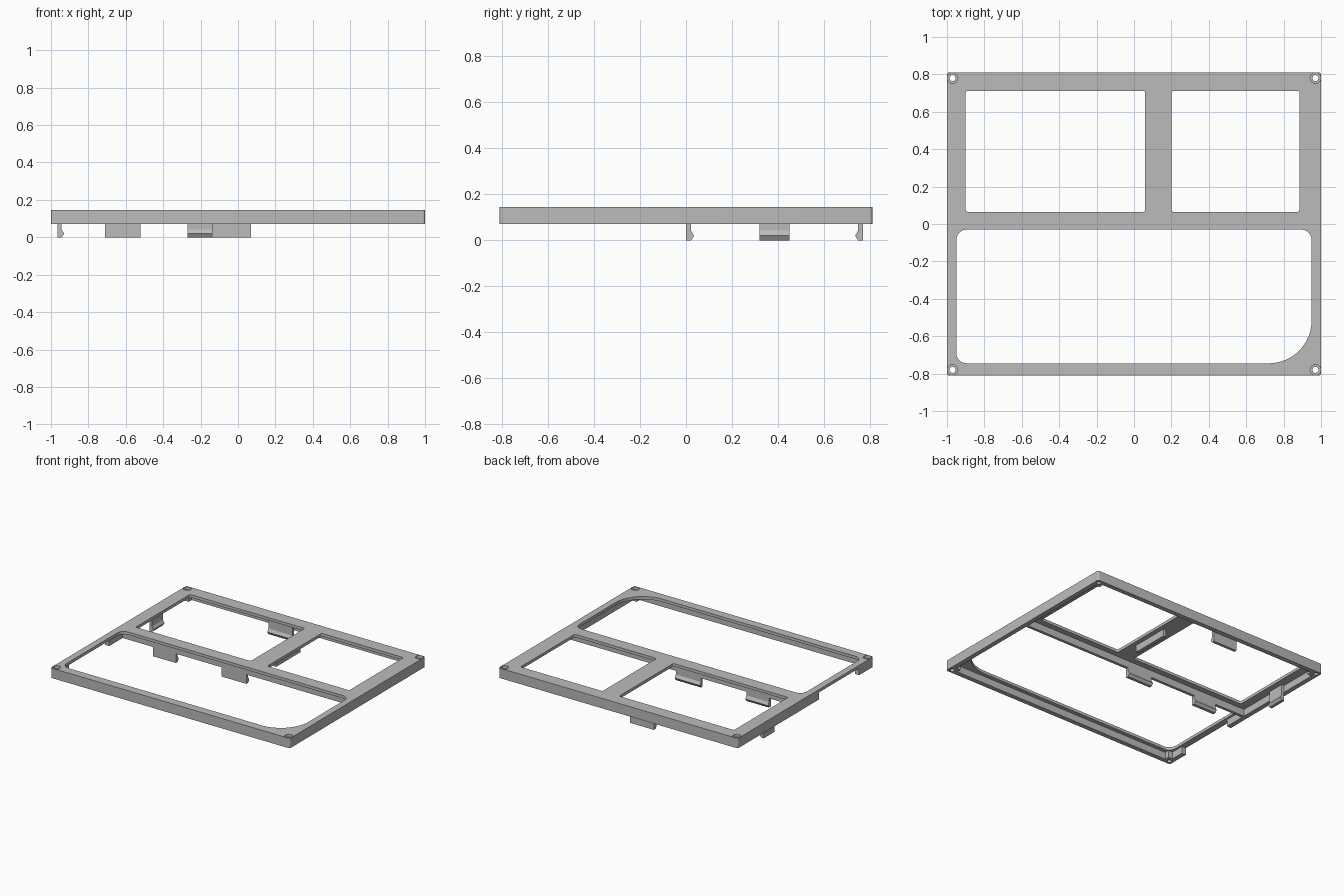
import bpy, bmesh, math
from mathutils import Matrix, Vector

cube = bpy.data.objects.get("Cube")
if cube:
    bpy.data.objects.remove(cube)

GREY = (0.5, 0.5, 0.5, 1)
mat = bpy.data.materials.new("matte grey")
mat.use_nodes = True
mat.diffuse_color = GREY
mat.node_tree.nodes["Principled BSDF"].inputs["Base Color"].default_value = GREY

X, Y = 1.0, 0.81              # half sizes of the frame
BOTTOM, LIP, TOP = 0.07, 0.123, 0.145
WALL = 0.035
SCREW = (0.97, 0.78)


def circle(cx, cy, r, n=24):
    return [(cx + r * math.cos(2 * math.pi * i / n),
             cy + r * math.sin(2 * math.pi * i / n)) for i in range(n)]


def rounded(x0, x1, y0, y1, radii):
    """Rectangle outline, radii in order: right back, left back, left front, right front."""
    corners = [(x1, y1, -1, -1), (x0, y1, 1, -1), (x0, y0, 1, 1), (x1, y0, -1, 1)]
    pts = []
    for k, ((x, y, sx, sy), r) in enumerate(zip(corners, radii)):
        n = 16 if r > 0.1 else 6
        for i in range(n + 1):
            a = math.pi / 2 * (k + i / n)
            pts.append((x + sx * r + r * math.cos(a), y + sy * r + r * math.sin(a)))
    return pts


def prism(name, loops, z0, z1, matrix=Matrix()):
    """Solid from an outline and its holes, extruded from z0 to z1."""
    cu = bpy.data.curves.new(name, 'CURVE')
    cu.dimensions, cu.fill_mode, cu.extrude = '2D', 'BOTH', (z1 - z0) / 2
    for loop in loops:
        sp = cu.splines.new('POLY')
        sp.points.add(len(loop) - 1)
        for p, (x, y) in zip(sp.points, loop):
            p.co = (x, y, 0, 1)
        sp.use_cyclic_u = True
    tmp = bpy.data.objects.new(name + " outline", cu)
    bpy.context.collection.objects.link(tmp)
    dg = bpy.context.evaluated_depsgraph_get()
    me = bpy.data.meshes.new_from_object(tmp.evaluated_get(dg))
    bpy.data.objects.remove(tmp)
    bm = bmesh.new()
    bm.from_mesh(me)
    bmesh.ops.remove_doubles(bm, verts=bm.verts, dist=1e-5)
    bmesh.ops.translate(bm, verts=bm.verts, vec=(0, 0, (z0 + z1) / 2))
    bmesh.ops.transform(bm, verts=bm.verts, matrix=matrix)
    bmesh.ops.recalc_face_normals(bm, faces=bm.faces)
    bm.to_mesh(me)
    bm.free()
    me.materials.clear()
    me.materials.append(mat)
    ob = bpy.data.objects.new(name, me)
    bpy.context.collection.objects.link(ob)
    bpy.ops.object.select_all(action='DESELECT')
    ob.select_set(True)
    bpy.context.view_layer.objects.active = ob
    bpy.ops.object.shade_smooth_by_angle(angle=math.radians(30))
    return ob


def box(name, x0, x1, y0, y1, z0, z1):
    return prism(name, [[(x0, y0), (x1, y0), (x1, y1), (x0, y1)]], z0, z1)


def screw_holes(r):
    return [circle(sx * SCREW[0], sy * SCREW[1], r) for sx in (-1, 1) for sy in (-1, 1)]


# Top sheet with two windows, the large opening and screw head recesses
outer = rounded(-X, X, -Y, Y, [0.012] * 4)
small = [0.012] * 4
prism("top_sheet", [
    outer,
    rounded(-0.9, 0.06, 0.065, 0.712, small),
    rounded(0.2, 0.885, 0.065, 0.712, small),
    rounded(-0.95, 0.95, -0.745, -0.03, [0.055, 0.055, 0.055, 0.23]),
] + screw_holes(0.028), LIP, TOP)

# Outer wall: one strip with corner bosses, open along a notch on the right side
ix, iy = X - WALL, Y - WALL
bx, by = 0.93, 0.74
notch_back, notch_front = -0.16, -0.64
inner = []
for sx, sy, swap in ((-1, -1, 0), (1, -1, 1), (1, 1, 0), (-1, 1, 1)):
    step = [(sx * ix, sy * by), (sx * bx, sy * by), (sx * bx, sy * iy)]
    inner += step[::-1] if swap else step
left_back, rest = outer[7:14], outer[:7]
left_front, right_front = outer[14:21], outer[21:]
outside = [(-X, notch_front)] + left_front + right_front + rest + left_back + [(-X, notch_back)]
inside = [(-ix, notch_front)] + inner + [(-ix, notch_back)]
prism("outer_wall", [outside + inside[::-1]] + screw_holes(0.016), BOTTOM, LIP)

# Cross wall under the middle bar and short rib under the divider
box("cross_wall", -ix, ix, 0.0, 0.022, BOTTOM, LIP)
box("divider_rib", 0.14, 0.165, 0.22, 0.51, BOTTOM, LIP)


# Snap clips: a stem with a barb pointing into the bay
def clip(name, back, inward, width, top):
    ux, uy = inward
    u, w, v = Vector((ux, uy, 0)), Vector((0, 0, 1)), Vector((uy, -ux, 0))
    m = Matrix((u, w, v)).transposed().to_4x4()
    m.translation = (back[0], back[1], 0)
    profile = [(0, 0), (0.022, 0), (0.035, 0.02), (0.022, 0.042), (0.022, top), (0, top)]
    prism(name, [profile], -width / 2, width / 2, m)


clip("front_clip_outer", (-0.615, 0.0), (0, 1), 0.19, BOTTOM)
clip("front_clip_inner", (-0.035, 0.0), (0, 1), 0.21, BOTTOM)
clip("back_clip", (-0.17, 0.77), (0, -1), 0.2, LIP)
clip("side_clip", (-0.965, 0.385), (1, 0), 0.13, LIP)
